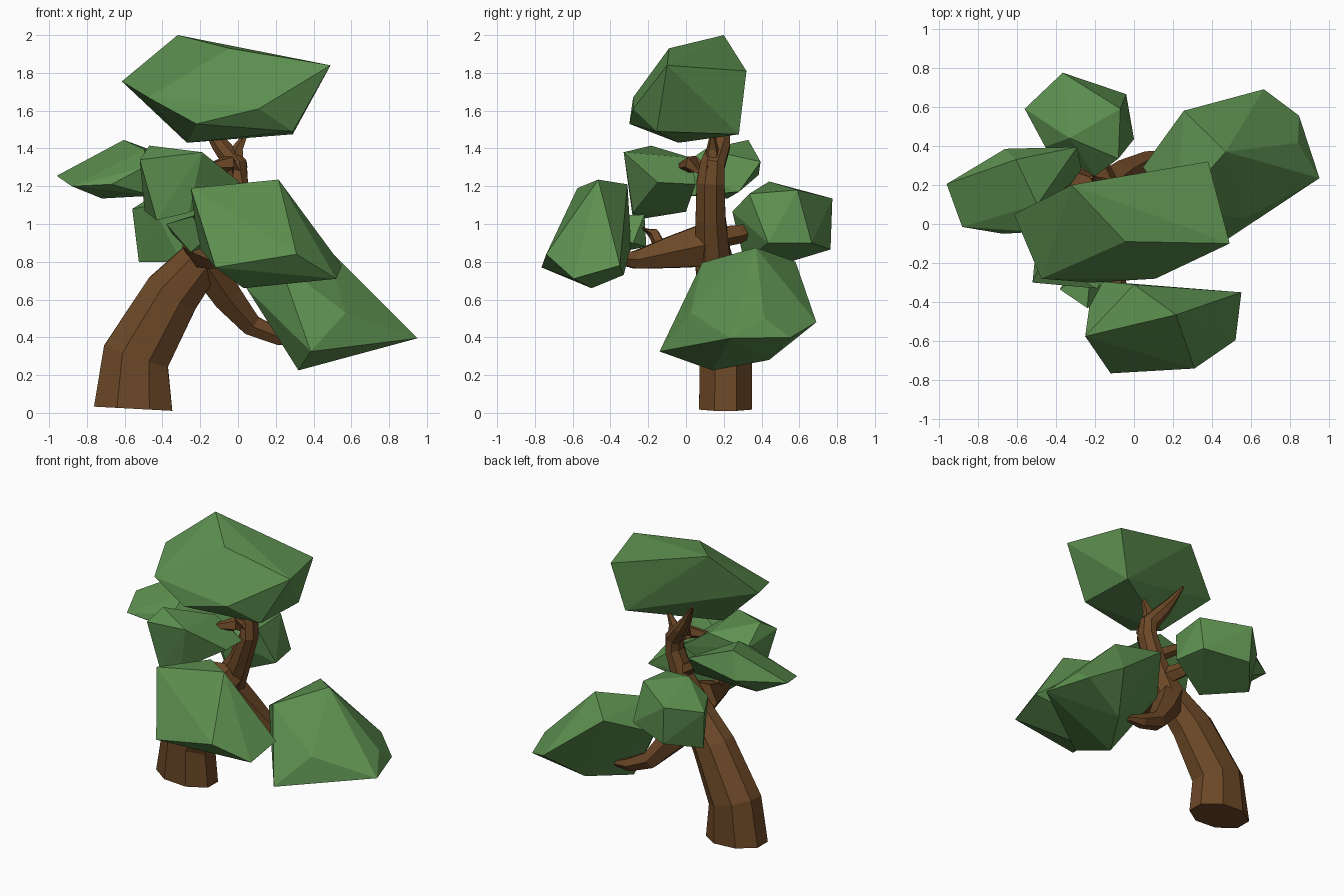
import bpy, bmesh, math
from mathutils import Vector


def material(name, rgb):
    m = bpy.data.materials.new(name)
    m.diffuse_color = (*rgb, 1)
    return m


LEAF = material("leaf_green", (0.11, 0.28, 0.08))
BARK = material("bark_brown", (0.15, 0.065, 0.02))


def finish(name, bm, mat):
    bmesh.ops.recalc_face_normals(bm, faces=bm.faces)
    me = bpy.data.meshes.new(name)
    bm.to_mesh(me)
    bm.free()
    me.materials.append(mat)
    bpy.context.collection.objects.link(bpy.data.objects.new(name, me))


# Faceted leaf clump: convex hull of a few corner points
def clump(name, *pts):
    bm = bmesh.new()
    for p in pts:
        bm.verts.new(p)
    res = bmesh.ops.convex_hull(bm, input=bm.verts)
    junk = {g for g in res["geom_interior"] + res["geom_unused"]
            if isinstance(g, bmesh.types.BMVert)}
    bmesh.ops.delete(bm, geom=list(junk), context='VERTS')
    bmesh.ops.dissolve_limit(bm, angle_limit=math.radians(4),
                             verts=bm.verts, edges=bm.edges)
    finish(name, bm, LEAF)


# Faceted limb: rings along a path of (x, y, z, radius, depth radius)
def limb(name, path, sides=8):
    bm = bmesh.new()
    pos = [Vector(p[:3]) for p in path]
    angles = [math.tau * (k + 0.5) / sides for k in range(sides)]
    grow = 1.07
    rings = []
    for i, p in enumerate(path):
        t = (pos[min(i + 1, len(pos) - 1)] - pos[max(i - 1, 0)]).normalized()
        ref = Vector((1, 0, 0)) if abs(t.y) > 0.8 else Vector((0, 1, 0))
        u = ref.cross(t).normalized() * grow
        v = t.cross(u)
        rings.append([bm.verts.new(pos[i] + u * p[3] * math.cos(a) + v * p[-1] * math.sin(a))
                      for a in angles])
    for a, b in zip(rings, rings[1:]):
        for k in range(sides):
            j = (k + 1) % sides
            bm.faces.new((a[k], a[j], b[j], b[k]))
    bm.faces.new(rings[0])
    bm.faces.new(rings[-1])
    finish(name, bm, BARK)


# Trunk and branches
limb("trunk", [(-.555, .21, .022, .21, .142), (-.54, .21, .30, .18, .14),
               (-.35, .18, .63, .15, .115), (-.17, .14, .84, .11, .095),
               (-.07, .13, 1.03, .07, .08), (0, .13, 1.22, .055, .075),
               (-.01, .14, 1.31, .06, .065), (-.095, .18, 1.42, .045, .055),
               (-.15, .2, 1.5, .03, .035), (-.22, .24, 1.62, .008, .008)])
limb("top_twig", [(-.01, .14, 1.29, .05), (.0, .14, 1.40, .03), (.05, .14, 1.49, .008)], 5)
limb("low_branch", [(-.18, .15, .80, .10), (-.06, .24, .62, .085), (.07, .31, .465, .06),
                    (.22, .33, .40, .045), (.33, .33, .38, .02)], 6)
limb("front_branch", [(-.17, .09, .885, .12), (-.14, -.08, .85, .09),
                      (-.10, -.27, .81, .05), (-.03, -.44, .83, .02)], 6)
limb("front_twig", [(-.13, -.12, .85, .035), (-.17, -.17, .95, .03), (-.2, -.24, .98, .012)], 5)
limb("back_branch", [(-.11, .14, .93, .06), (-.17, .28, .95, .05), (-.25, .42, 1.0, .02)], 5)
limb("side_twig", [(0, .13, 1.28, .055), (-.05, .03, 1.32, .045), (-.16, -.03, 1.30, .02)], 5)
limb("left_branch", [(-.06, .13, 1.08, .045), (-.22, .17, 1.18, .035), (-.4, .18, 1.24, .015)], 5)

# Leaf clumps
clump("crown", (-.615, .05, 1.755), (-.32, .20, 2), (-.045, -.09, 1.93), (.49, -.10, 1.84),
      (.38, .32, 1.81), (.29, .28, 1.475), (.29, -.155, 1.49), (-.27, -.04, 1.43),
      (-.22, -.30, 1.53), (.11, -.28, 1.61), (-.475, -.28, 1.67))
clump("left_leaves", (-.96, .205, 1.255), (-.605, .33, 1.445), (-.66, .385, 1.26),
      (-.29, .395, 1.33), (-.27, .28, 1.17), (-.88, -.015, 1.2), (-.67, -.05, 1.21),
      (-.5, -.04, 1.3), (-.495, .1, 1.395), (-.72, .22, 1.135), (-.45, .02, 1.15))
clump("upper_front_leaves", (-.52, -.30, 1.34), (-.47, -.185, 1.415), (-.19, -.33, 1.38),
      (-.43, -.28, 1.02), (-.26, 0, 1.065), (.01, -.15, 1.22), (0, .05, 1.21),
      (-.2, .03, 1.35), (-.495, -.06, 1.07), (-.26, -.28, 1.06), (-.49, 0, 1.3))
clump("front_leaves", (.215, -.465, 1.235), (-.25, -.575, 1.19), (0, -.31, 1.21),
      (.55, -.35, .78), (.52, -.595, .71), (.31, -.74, .84), (-.12, -.765, .77),
      (.03, -.50, .66), (.1, -.33, .73), (-.21, -.29, .88))
clump("small_front_leaves", (-.38, -.335, 1.0), (-.24, -.43, 1.04), (-.17, -.41, .92),
      (-.11, -.28, .9), (-.22, -.22, 1.05), (-.25, -.36, .85), (-.2, -.21, .88),
      (-.35, -.28, .95))
clump("back_leaves", (-.33, .44, 1.225), (-.07, .59, 1.18), (-.365, .775, 1.135),
      (-.56, .59, 1.08), (-.455, .395, 1.1), (-.04, .665, .9), (0, .435, .9),
      (-.08, .335, 1.16), (-.525, .55, .8), (-.35, .765, .865), (-.2, .245, 1.065),
      (-.3, .31, .80))
clump("right_leaves", (.95, .235, .395), (.845, .555, .4), (.665, .69, .48),
      (.255, .58, .8), (.47, .37, .875), (.22, .085, .795), (.57, .025, .53),
      (.385, -.14, .325), (.32, .14, .225), (.84, .415, .5), (.5, .44, .28),
      (.045, .29, .66))
